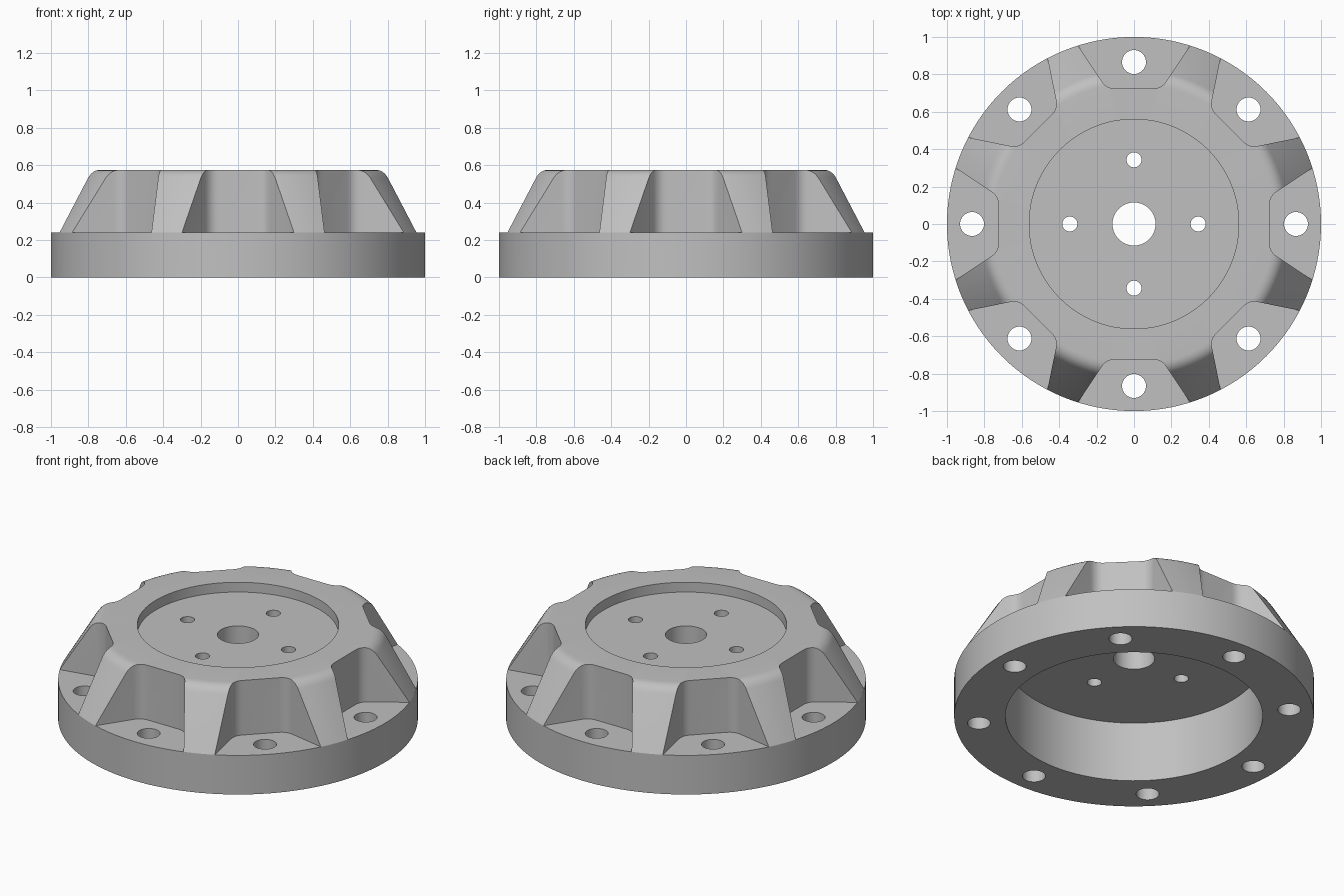
import bpy
import bmesh
from math import cos, sin, pi, radians
from mathutils import Matrix, Vector

if "Cube" in bpy.data.objects:
    bpy.data.objects.remove(bpy.data.objects["Cube"])

FLANGE_Z, TOP_Z = 0.24, 0.575

metal = bpy.data.materials.new("light grey metal")
metal.use_nodes = True
grey = (0.53, 0.53, 0.53, 1)
metal.diffuse_color = grey
metal.node_tree.nodes["Principled BSDF"].inputs["Base Color"].default_value = grey


def rounded(before, corner, after, size, steps=6):
    """Points of a curve replacing a corner, starting `size` away from it."""
    c = Vector(corner)
    a = c + (Vector(before) - c).normalized() * size
    b = c + (Vector(after) - c).normalized() * size
    ts = [i / steps for i in range(steps + 1)]
    return [a * (1 - t) ** 2 + c * 2 * t * (1 - t) + b * t * t for t in ts]


def to_object(name, bm):
    bmesh.ops.recalc_face_normals(bm, faces=bm.faces)
    mesh = bpy.data.meshes.new(name)
    bm.to_mesh(mesh)
    bm.free()
    obj = bpy.data.objects.new(name, mesh)
    bpy.context.collection.objects.link(obj)
    mesh.materials.append(metal)
    return obj


def cut(target, cutter):
    mod = target.modifiers.new("cut", "BOOLEAN")
    mod.operation, mod.solver, mod.object = "DIFFERENCE", "EXACT", cutter
    bpy.context.view_layer.objects.active = target
    bpy.ops.object.modifier_apply(modifier=mod.name)
    bpy.data.objects.remove(cutter)


# Turned body: flange, conical hub, top recess, bottom bore and centre hole
shoulder = rounded((1, FLANGE_Z), (0.80, TOP_Z), (0.56, TOP_Z), 0.05)
profile = [(0.115, 0.37), (0.715, 0.37), (0.715, 0), (1, 0), (1, FLANGE_Z),
           *shoulder, (0.56, TOP_Z), (0.56, 0.515), (0.115, 0.515)]
bm = bmesh.new()
verts = [bm.verts.new((r, 0, z)) for r, z in profile]
edges = [bm.edges.new((v, verts[i - 1])) for i, v in enumerate(verts)]
bmesh.ops.spin(bm, geom=verts + edges, cent=(0, 0, 0), axis=(0, 0, 1),
               angle=2 * pi, steps=128, use_merge=True)
bmesh.ops.remove_doubles(bm, verts=bm.verts, dist=1e-5)
body = to_object("hub_flange", bm)

# Eight bolt pockets with rounded inner corners
inner, outer = (0.725, 0.148), (1.2, 0.462)
half = rounded(outer, inner, (0.725, 0), 0.045)
outline = [Vector(outer), *half]
outline += [Vector((p.x, -p.y)) for p in reversed(outline)]
bm = bmesh.new()
for i in range(8):
    turn = Matrix.Rotation(i * pi / 4, 3, "Z")
    face = bm.faces.new([bm.verts.new(turn @ Vector((p.x, p.y, FLANGE_Z))) for p in outline])
    top = bmesh.ops.extrude_face_region(bm, geom=[face])["geom"]
    bmesh.ops.translate(bm, vec=(0, 0, 0.6),
                        verts=[g for g in top if isinstance(g, bmesh.types.BMVert)])
cut(body, to_object("pocket_cutter", bm))

# Bolt holes through the flange and small holes through the hub floor
bm = bmesh.new()
for count, ring, radius in ((8, 0.866, 0.064), (4, 0.343, 0.04)):
    for i in range(count):
        a = i * 2 * pi / count
        bmesh.ops.create_cone(bm, cap_ends=True, segments=32, radius1=radius,
                              radius2=radius, depth=2,
                              matrix=Matrix.Translation((ring * cos(a), ring * sin(a), 0.3)))
cut(body, to_object("hole_cutter", bm))

body.select_set(True)
bpy.context.view_layer.objects.active = body
bpy.ops.object.shade_smooth_by_angle(angle=radians(25))
